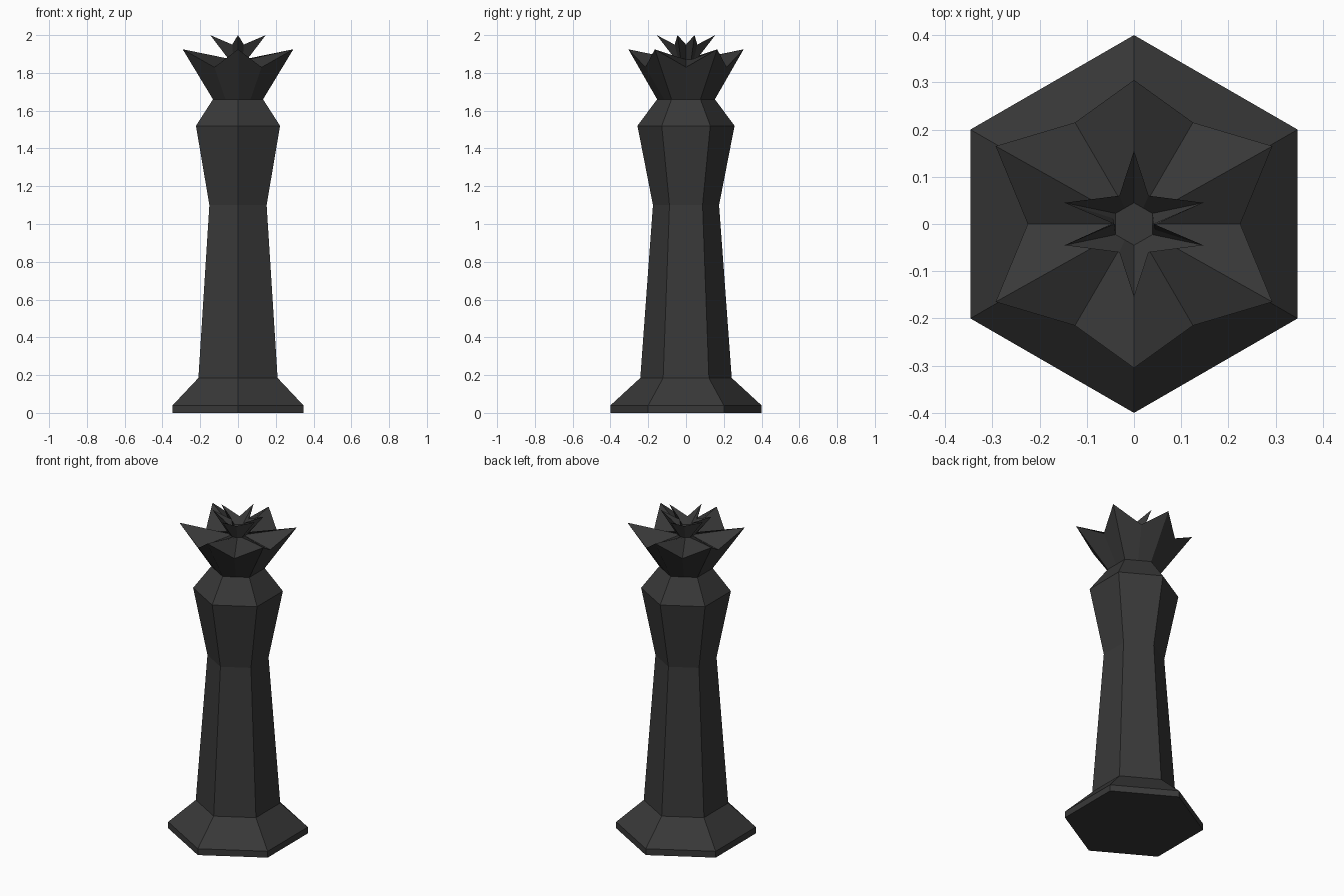
import bpy
import bmesh
from math import sin, cos, radians

old = bpy.data.objects.get("Cube")
if old:
    bpy.data.objects.remove(old, do_unlink=True)

# Single charcoal colour
charcoal = bpy.data.materials.new("charcoal")
charcoal.use_nodes = True
colour = (0.04, 0.04, 0.04, 1)
charcoal.diffuse_color = colour
charcoal.node_tree.nodes["Principled BSDF"].inputs["Base Color"].default_value = colour


def hexagon(r, z):
    """Six corners, one of them pointing along y."""
    return [(r * cos(radians(30 + 60 * i)), r * sin(radians(30 + 60 * i)), z)
            for i in range(6)]


def mirrored(quarter):
    """Mirror four points running from +x to +y into a ring of twelve."""
    right = [(x, -y, z) for x, y, z in quarter[:0:-1]] + quarter
    left = [(-x, y, z) for x, y, z in right[-2:0:-1]]
    return right + left


def split_hexagon(r, z):
    """Hexagon with an extra point in the middle of each side."""
    a = r * cos(radians(30))
    return mirrored([(a, 0, z), (a, r / 2, z), (a / 2, r * 0.75, z), (0, r, z)])


def loft(name, rings, bottom=False, top=False):
    bm = bmesh.new()
    loops = [[bm.verts.new(p) for p in ring] for ring in rings]
    n = len(loops[0])
    for low, high in zip(loops, loops[1:]):
        for i in range(n):
            j = (i + 1) % n
            bm.faces.new((low[i], low[j], high[j], high[i]))
    if bottom:
        bm.faces.new(loops[0][::-1])
    if top:
        bm.faces.new(loops[-1])
    mesh = bpy.data.meshes.new(name)
    bm.to_mesh(mesh)
    bm.free()
    mesh.materials.append(charcoal)
    obj = bpy.data.objects.new(name, mesh)
    bpy.context.collection.objects.link(obj)
    return obj


# Foot, shaft and collar
loft("foot", [hexagon(0.4, 0), hexagon(0.4, 0.04), hexagon(0.242, 0.185)], bottom=True)
loft("shaft", [hexagon(0.242, 0.185), hexagon(0.175, 1.1)])
loft("collar", [hexagon(0.175, 1.1), hexagon(0.257, 1.52), hexagon(0.153, 1.66)])

# Wide outer crown, dipping inward to a narrow neck
outer_star = mirrored([(0.225, 0, 1.83), (0.293, 0.165, 1.925),
                       (0.125, 0.215, 1.83), (0, 0.305, 1.925)])
neck = split_hexagon(0.055, 1.87)
loft("outer_crown", [split_hexagon(0.153, 1.66), outer_star, neck])

# Small inner crown with a sunken hexagonal floor
inner_star = mirrored([(0.042, 0, 1.95), (0.147, 0.045, 2.0),
                       (0.031, 0.06, 1.95), (0, 0.155, 2.0)])
loft("inner_crown", [neck, inner_star, split_hexagon(0.045, 1.91)], top=True)
